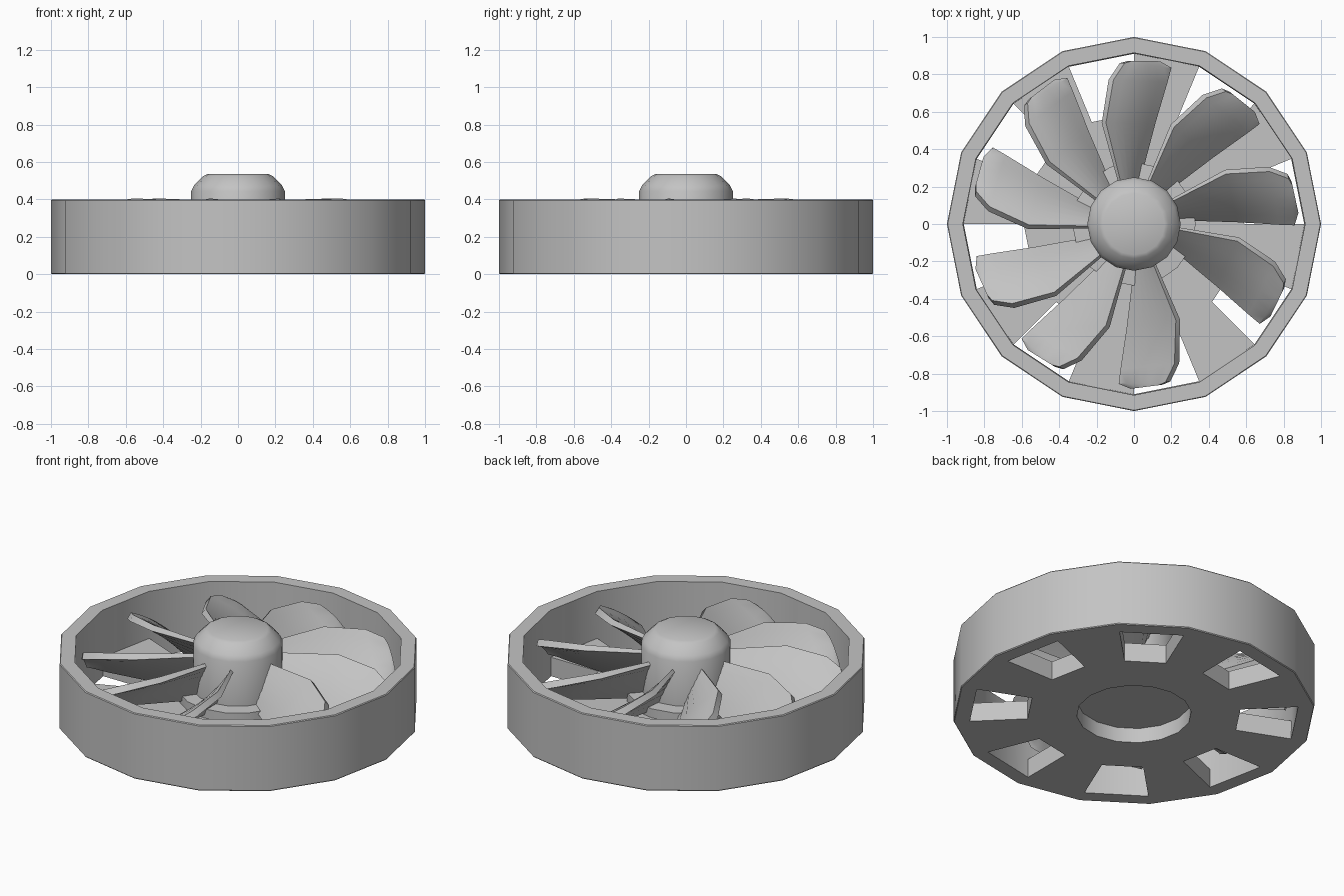
import bpy, bmesh, math
from mathutils import Matrix, Vector

if "Cube" in bpy.data.objects:
    bpy.data.objects.remove(bpy.data.objects["Cube"], do_unlink=True)

SIDES = 16
STEP = 2 * math.pi / SIDES

grey = bpy.data.materials.new("plain_grey")
grey.use_nodes = True
COLOUR = (0.55, 0.55, 0.55, 1)
grey.diffuse_color = COLOUR
grey.node_tree.nodes["Principled BSDF"].inputs["Base Color"].default_value = COLOUR


def finish(name, bm, smooth=30):
    bmesh.ops.remove_doubles(bm, verts=bm.verts, dist=0.0001)
    bmesh.ops.recalc_face_normals(bm, faces=bm.faces)
    mesh = bpy.data.meshes.new(name)
    bm.to_mesh(mesh)
    bm.free()
    mesh.materials.append(grey)
    obj = bpy.data.objects.new(name, mesh)
    bpy.context.collection.objects.link(obj)
    bpy.ops.object.select_all(action="DESELECT")
    obj.select_set(True)
    bpy.context.view_layer.objects.active = obj
    bpy.ops.object.shade_smooth_by_angle(angle=math.radians(smooth))


def lathe(name, profile, closed=False):
    """Spin a radius/height profile around the vertical axis."""
    bm = bmesh.new()
    verts = [bm.verts.new((r, 0, z)) for r, z in profile]
    pairs = list(zip(verts, verts[1:]))
    if closed:
        pairs.append((verts[-1], verts[0]))
    edges = [bm.edges.new(p) for p in pairs]
    bmesh.ops.spin(bm, geom=verts + edges, cent=(0, 0, 0), axis=(0, 0, 1),
                   angle=2 * math.pi, steps=SIDES)
    finish(name, bm)


# Outer wall
lathe("outer_ring", [(0.91, 0), (0.996, 0), (1, 0.005), (1, 0.395),
                     (0.996, 0.4), (0.915, 0.4)], closed=True)

# Hub: plinth, barrel and chamfered cap; its underside closes the floor recess
lathe("hub", [(0, 0.09), (0.33, 0.09), (0.33, 0.17), (0.25, 0.175),
              (0.25, 0.445), (0.235, 0.475), (0.185, 0.525), (0.165, 0.535), (0, 0.535)])

# Floor: central annulus with eight spokes, leaving eight windows
RECESS, INNER, OUTER, FLOOR = 0.317, 0.59, 0.912, 0.115
bm = bmesh.new()


def polar(r, i):
    return bm.verts.new((r * math.cos(i * STEP), r * math.sin(i * STEP), 0))


for i in range(SIDES):
    bands = [(RECESS, INNER)]
    if i % 2:
        bands.append((INNER, OUTER))
    for a, b in bands:
        bm.faces.new([polar(a, i), polar(b, i), polar(b, i + 1), polar(a, i + 1)])
bmesh.ops.remove_doubles(bm, verts=bm.verts, dist=0.0001)
top = bmesh.ops.extrude_face_region(bm, geom=bm.faces[:], use_keep_orig=True)["geom"]
bmesh.ops.translate(bm, vec=(0, 0, FLOOR),
                    verts=[v for v in top if isinstance(v, bmesh.types.BMVert)])
finish("spoked_floor", bm)

# Blade stations: low edge and high edge as (radial, tangential, height), thickness
STATIONS = [((0.20, -0.025, 0.15), (0.20, 0.065, 0.395), 0.02),
            ((0.54, -0.115, 0.16), (0.54, 0.15, 0.405), 0.035),
            ((0.76, -0.18, 0.165), (0.77, 0.11, 0.375), 0.04),
            ((0.835, -0.20, 0.17), (0.86, 0.05, 0.34), 0.04),
            ((0.87, -0.14, 0.20), (0.872, 0.01, 0.315), 0.035)]
CHORD = 6
CAMBER = 0.015
UNDER = Vector((0, 0.65, -0.76))


def blade(name, degrees):
    bm = bmesh.new()
    loops = []
    for low, high, thick in STATIONS:
        upper = []
        for k in range(CHORD + 1):
            f = k / CHORD
            point = Vector(low).lerp(Vector(high), f)
            point.z += CAMBER * math.sin(math.pi * f)
            upper.append(point)
        lower = [p + UNDER * thick for p in reversed(upper)]
        loops.append([bm.verts.new(p) for p in upper + lower])
    # Skin the sections, then close root and tip with strips
    size = len(loops[0])
    for a, b in zip(loops, loops[1:]):
        for k in range(size):
            j = (k + 1) % size
            bm.faces.new([a[k], b[k], b[j], a[j]])
    for end in (loops[0], loops[-1]):
        for k in range(CHORD):
            bm.faces.new([end[k], end[k + 1], end[size - 2 - k], end[size - 1 - k]])
    bmesh.ops.rotate(bm, verts=bm.verts, cent=(0, 0, 0),
                     matrix=Matrix.Rotation(math.radians(degrees), 3, "Z"))
    finish(name, bm, 35)


# Nine blades, slightly uneven, with one wider gap at the lower right
for n, degrees in enumerate([-25, 13, 52, 90, 128, 165, 205, 239, 278]):
    blade("blade_%d" % (n + 1), degrees)
